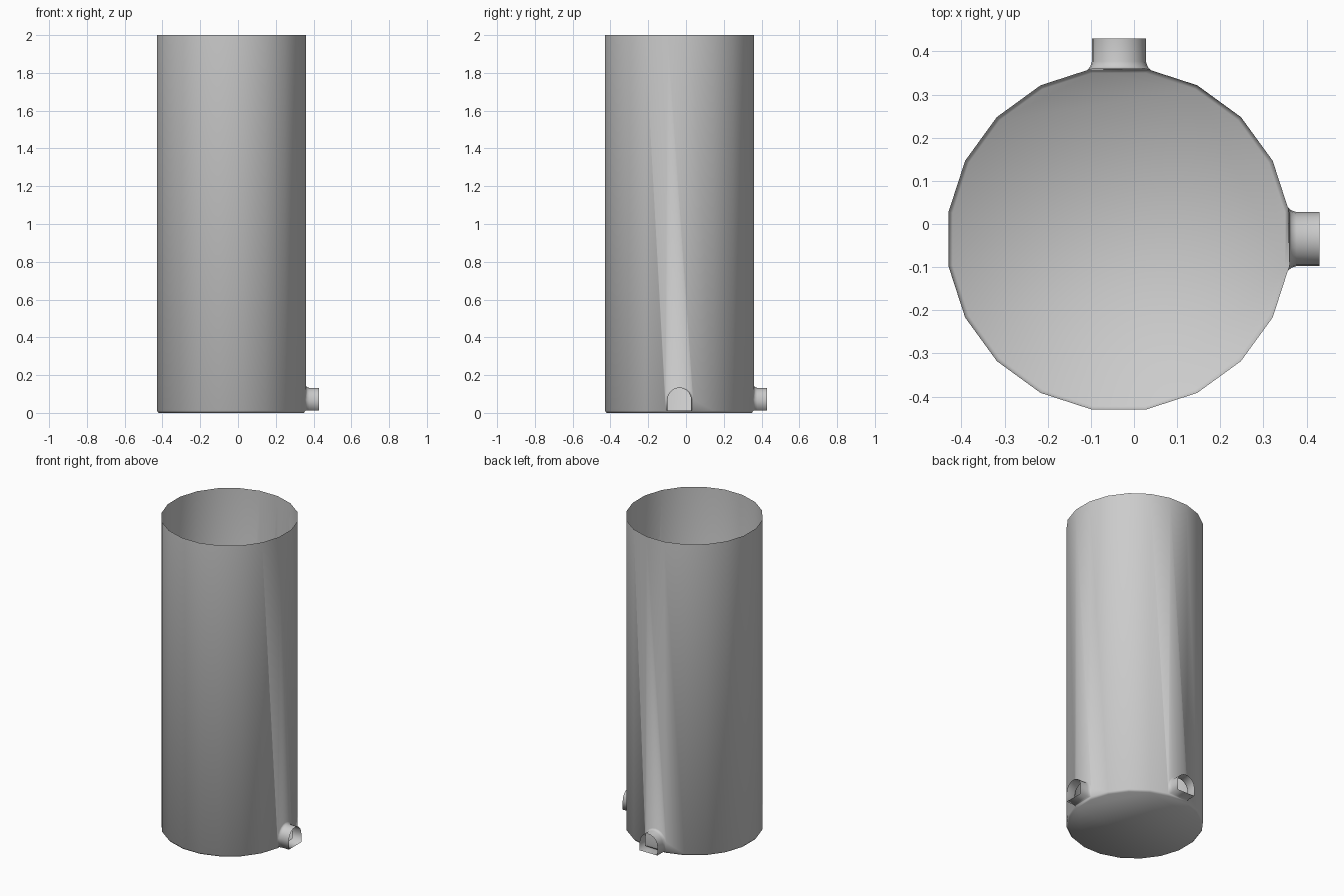
import bpy, bmesh
from math import radians, sin, cos, tan, pi
from mathutils import Vector

if "Cube" in bpy.data.objects:
    bpy.data.objects.remove(bpy.data.objects["Cube"])

N, R, H = 20, 0.40, 2.0            # tank sides, radius, height
STEP = 2 * pi / N
AP, HALF = R * cos(STEP / 2), R * sin(STEP / 2)
CENTRE = Vector((-0.035, -0.035, 0))
LOW, SPRING = 0.012, 0.07          # bottom bevel height, arch spring height
SPOUTS = (0, 5)                    # facets facing +x and +y
FLARE = 0.0735                     # half width of the spout root

bm = bmesh.new()


def polar(r, k, z):
    a = (k - 0.5) * STEP
    return bm.verts.new(CENTRE + Vector((r * cos(a), r * sin(a), z)))


def arch(facet, hw, dist=None):
    """Ring of arch points, from lower right over the top to lower left."""
    pts = [(hw, LOW)]
    pts += [(hw * cos(pi * i / 10), SPRING + hw * sin(pi * i / 10)) for i in range(11)]
    pts += [(-hw, LOW)]
    a = facet * STEP
    ring = []
    for u, z in pts:
        # without a distance the ring lies on the tank wall
        d = dist if dist else AP - max(0, abs(u) - HALF) * tan(STEP)
        ring.append(bm.verts.new(CENTRE + Vector((
            d * cos(a) - u * sin(a), d * sin(a) + u * cos(a), z))))
    return ring


# Spout roots give the wall corners next to them
roots = {f: arch(f, FLARE) for f in SPOUTS}
top = [polar(R, k, H) for k in range(N)]
base = [polar(R - 0.01, k, 0) for k in range(N)]
side = []
for k in range(N):
    if k in roots:
        side.append([roots[k][-1], roots[k][-2]])
    elif k - 1 in roots:
        side.append([roots[k - 1][0], roots[k - 1][1]])
    else:
        side.append([polar(R, k, LOW)])

# Wall panels, bottom bevel and floor
for k in range(N):
    j = (k + 1) % N
    if k in roots:
        bm.faces.new(roots[k][1:-1][::-1] + [top[j], top[k]])
    else:
        bm.faces.new(side[k][:1] + side[j] + [top[j], top[k]] + side[k][:0:-1])
    bm.faces.new((base[k], base[j], side[j][0], side[k][0]))
bm.faces.new(base[::-1])

# Open spouts with a small flare at the root
for f, root in roots.items():
    prev = root
    for hw, d in ((0.0665, 0.400), (HALF, 0.412), (HALF, 0.465)):
        ring = arch(f, hw, d)
        n = len(ring)
        for i in range(n):
            m = (i + 1) % n
            bm.faces.new((prev[i], prev[m], ring[m], ring[i]))
        prev = ring

bmesh.ops.recalc_face_normals(bm, faces=bm.faces)
for face in bm.faces:
    face.smooth = True
mesh = bpy.data.meshes.new("tank_with_spouts")
bm.to_mesh(mesh)
bm.free()
bpy.context.collection.objects.link(bpy.data.objects.new("tank_with_spouts", mesh))
